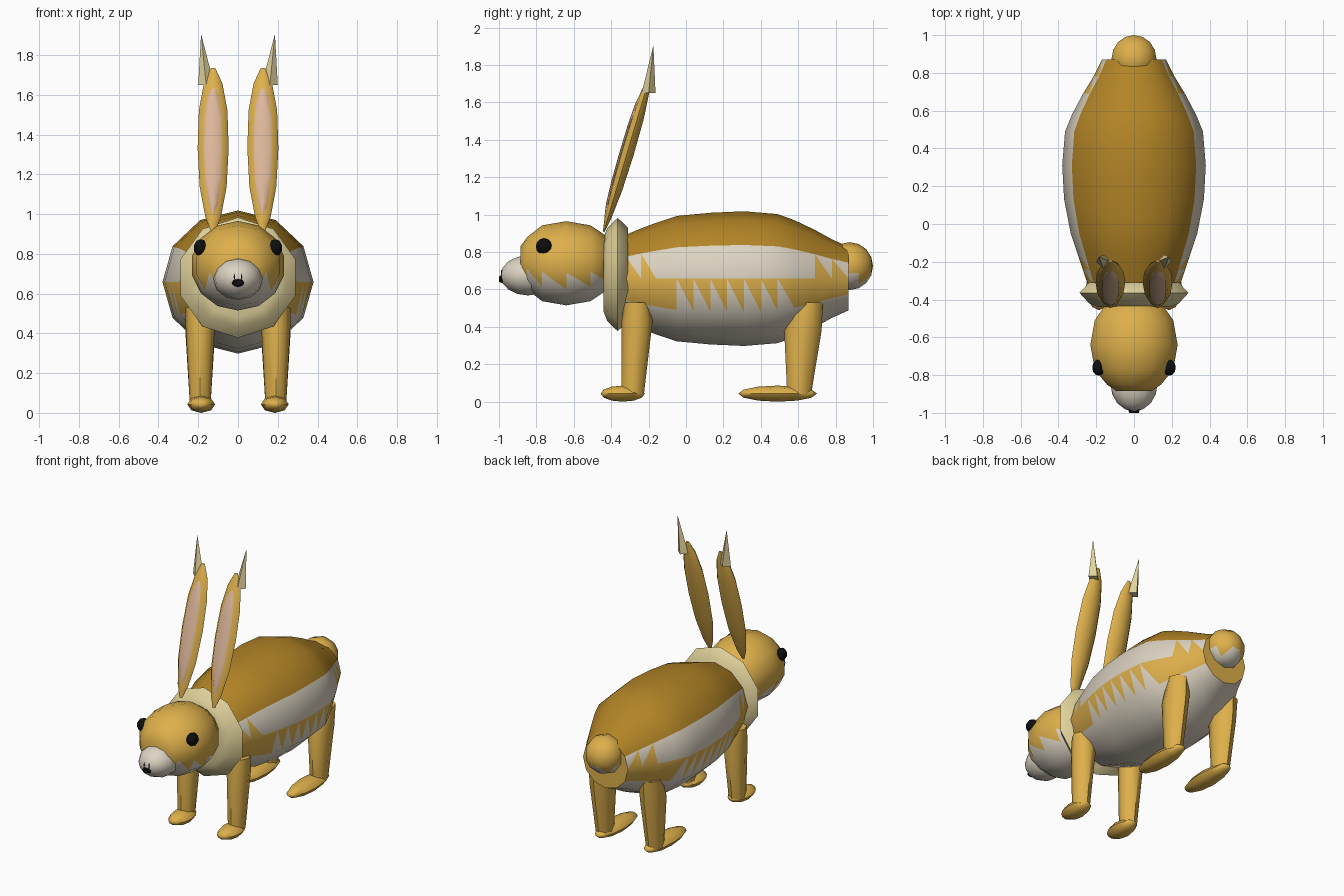
import bpy, bmesh
from math import sin, cos, asin, radians, degrees, pi, sqrt
from mathutils import Matrix

cube = bpy.data.objects.get("Cube")
if cube:
    bpy.data.objects.remove(cube, do_unlink=True)


def material(name, rgb):
    """Flat colour from 0-255 display values."""
    lin = [((c / 255 + 0.055) / 1.055) ** 2.4 for c in rgb] + [1]
    m = bpy.data.materials.new(name)
    m.use_nodes = True
    m.diffuse_color = lin
    m.node_tree.nodes["Principled BSDF"].inputs["Base Color"].default_value = lin
    return m


TAN = material("tan fur", (222, 176, 75))
BROWN = material("brown back fur", (178, 132, 38))
WHITE = material("off white fur", (220, 211, 194))
CREAM = material("cream fur", (226, 211, 156))
PINK = material("inner ear pink", (222, 184, 155))
BLACK = material("black", (14, 14, 14))
parts = []


def finish(name, bm, mats, matrix=None):
    if matrix:
        bm.transform(matrix)
    bmesh.ops.recalc_face_normals(bm, faces=bm.faces)
    mesh = bpy.data.meshes.new(name)
    bm.to_mesh(mesh)
    bm.free()
    for m in mats:
        mesh.materials.append(m)
    ob = bpy.data.objects.new(name, mesh)
    bpy.context.collection.objects.link(ob)
    parts.append(ob)
    return ob


def loft(name, rings, n, mats, rule=None, phase=0, matrix=None):
    """Skin ellipses (y, cx, cz, rx, rz). The rule gives a material index, or
    an (upper, lower) pair that cuts the quad into a saw tooth."""
    bm = bmesh.new()
    step = 2 * pi / n
    loops = [[bm.verts.new((cx + rx * cos(phase + j * step), y,
                            cz + rz * sin(phase + j * step)))
              for j in range(n)] for y, cx, cz, rx, rz in rings]
    for i, (a, b) in enumerate(zip(loops, loops[1:])):
        mid_y = (rings[i][0] + rings[i + 1][0]) / 2
        for j in range(n):
            k = (j + 1) % n
            mid = phase + (j + 0.5) * step
            pick = rule(mid_y, degrees(asin(sin(mid)))) if rule else 0
            if isinstance(pick, tuple):
                up, low = (k, j) if cos(mid) > 0 else (j, k)
                bm.faces.new((a[up], b[up], b[low])).material_index = pick[0]
                bm.faces.new((a[up], b[low], a[low])).material_index = pick[1]
            else:
                bm.faces.new((a[j], a[k], b[k], b[j])).material_index = pick
    bm.faces.new(loops[0])
    bm.faces.new(loops[-1])
    return finish(name, bm, mats, matrix)


def ball(name, loc, radii, mat, seg=10, rings=8):
    """Ellipsoid whose poles lie on the y axis."""
    bm = bmesh.new()
    bmesh.ops.create_uvsphere(bm, u_segments=seg, v_segments=rings, radius=1)
    turn = Matrix.Rotation(pi / 2, 4, 'X')
    return finish(name, bm, [mat], Matrix.Translation(loc) @ Matrix.Diagonal((*radii, 1)) @ turn)


def interpolate(points, y):
    for (y0, *p), (y1, *q) in zip(points, points[1:]):
        if y <= y1:
            t = (y - y0) / (y1 - y0)
            return [u + (v - u) * t for u, v in zip(p, q)]
    return points[-1][1:]


# Body: brown back, white side stripe, saw-tooth flank and white belly
body_shape = [(-0.4, 0.2, 0.2), (-0.32, 0.245, 0.235), (-0.2, 0.285, 0.285),
              (-0.05, 0.335, 0.335), (0.13, 0.37, 0.352), (0.31, 0.38, 0.36),
              (0.49, 0.365, 0.345), (0.6, 0.32, 0.305), (0.69, 0.27, 0.26),
              (0.78, 0.215, 0.21), (0.88, 0.165, 0.165)]
body_y = [-0.4, -0.32, -0.24, -0.16, -0.05] + [0.04 + 0.09 * i for i in range(7)] + [0.69, 0.78, 0.87]


def body_rule(y, el):
    if el > 30:
        return 1
    if el > 0:
        return 2 if -0.16 < y < 0.69 else (2, 0)
    if el > -30:
        return (0, 2) if -0.05 < y < 0.6 else 0
    return 2


body_rings = []
for y in body_y:
    rx, rz = interpolate(body_shape, y)
    body_rings.append((y, 0, 0.658, rx, rz))
loft("body", body_rings, 12, [TAN, BROWN, WHITE], body_rule)

# Collar
collar = [(-0.44, 0.2), (-0.42, 0.25), (-0.365, 0.303), (-0.31, 0.25)]
loft("collar", [(y, 0, 0.68, r, r) for y, r in collar], 10, [CREAM], phase=pi / 2)


# Head with a saw-tooth white jaw
def head_rule(y, el):
    if el > -13:
        return 0
    return (0, 1) if el > -39 else 1


head = [(-0.885, 0.4), (-0.85, 0.62), (-0.77, 0.9), (-0.64, 1), (-0.51, 0.9), (-0.43, 0.66), (-0.39, 0.2)]
loft("head", [(y, 0, 0.74, 0.237 * r, 0.225 * r) for y, r in head], 14,
     [TAN, WHITE], head_rule, phase=pi / 14)

# Muzzle and nose
ball("muzzle", (0, -0.845, 0.675), (0.125, 0.147, 0.107), WHITE, 12)
loft("nose", [(-1, 0, 0.655, 0.025, 0.015), (-0.97, 0, 0.655, 0.036, 0.025)], 8, [BLACK])

# Tail with a white underside
tail = ball("tail", (0, 0.875, 0.725), (0.125, 0.125, 0.128), TAN)
tail.data.materials.append(WHITE)
for face in tail.data.polygons:
    face.material_index = int(face.normal.z < -0.5)

# Paired parts
upright = Matrix.Rotation(pi / 2, 4, 'X')
ear_shape = [(-0.44, 0.12), (-0.36, 0.5), (-0.2, 0.87), (0, 1), (0.2, 0.92), (0.34, 0.6), (0.42, 0.15)]
for side, s in (("left", 1), ("right", -1)):
    x = 0.19 * s
    ball(side + "_eye", (0.187 * s, -0.76, 0.83), (0.036, 0.043, 0.044), BLACK, 10, 6)
    loft(side + "_nostril", [(-0.99, 0.018 * s, 0.685, 0.004, 0.02),
                             (-0.965, 0.018 * s, 0.685, 0.004, 0.02)], 4, [BLACK])

    # Ear, its inner face and its pointed tip
    lean = Matrix.Translation((0.125 * s, -0.315, 1.33)) @ Matrix.Rotation(radians(73.5), 4, 'X')
    loft(side + "_ear", [(y, 0, 0, 0.078 * r, 0.037 * r) for y, r in ear_shape], 8, [TAN], matrix=lean)
    loft(side + "_inner_ear", [(y * 0.8 - 0.005, 0, 0.031 * sqrt(r), 0.046 * r, 0.009)
                               for y, r in ear_shape], 8, [PINK], matrix=lean)
    loft(side + "_ear_tip", [(1.65, 0.16 * s, 0.2, 0.04, 0.037),
                             (1.9, 0.185 * s, 0.175, 0.001, 0.001)], 4, [CREAM], matrix=upright)

    # Legs, from foot to shoulder or hip
    loft(side + "_front_leg", [(0.04, x, 0.285, 0.052, 0.06), (0.43, x, 0.262, 0.073, 0.083),
                               (0.53, x, 0.262, 0.073, 0.068)], 8, [TAN], matrix=upright)
    loft(side + "_back_leg", [(0.04, x, -0.605, 0.052, 0.064), (0.38, x, -0.625, 0.073, 0.1),
                              (0.53, x, -0.66, 0.073, 0.072)], 8, [TAN], matrix=upright)
    ball(side + "_front_foot", (0.185 * s, -0.338, 0.043), (0.07, 0.118, 0.043), TAN, 8, 6)
    ball(side + "_back_foot", (0.185 * s, 0.49, 0.043), (0.07, 0.21, 0.043), TAN, 8, 6)

# Smooth shading that keeps the hard edges
bpy.ops.object.select_all(action='DESELECT')
for ob in parts:
    ob.select_set(True)
bpy.context.view_layer.objects.active = parts[0]
bpy.ops.object.shade_smooth_by_angle(angle=radians(50))
